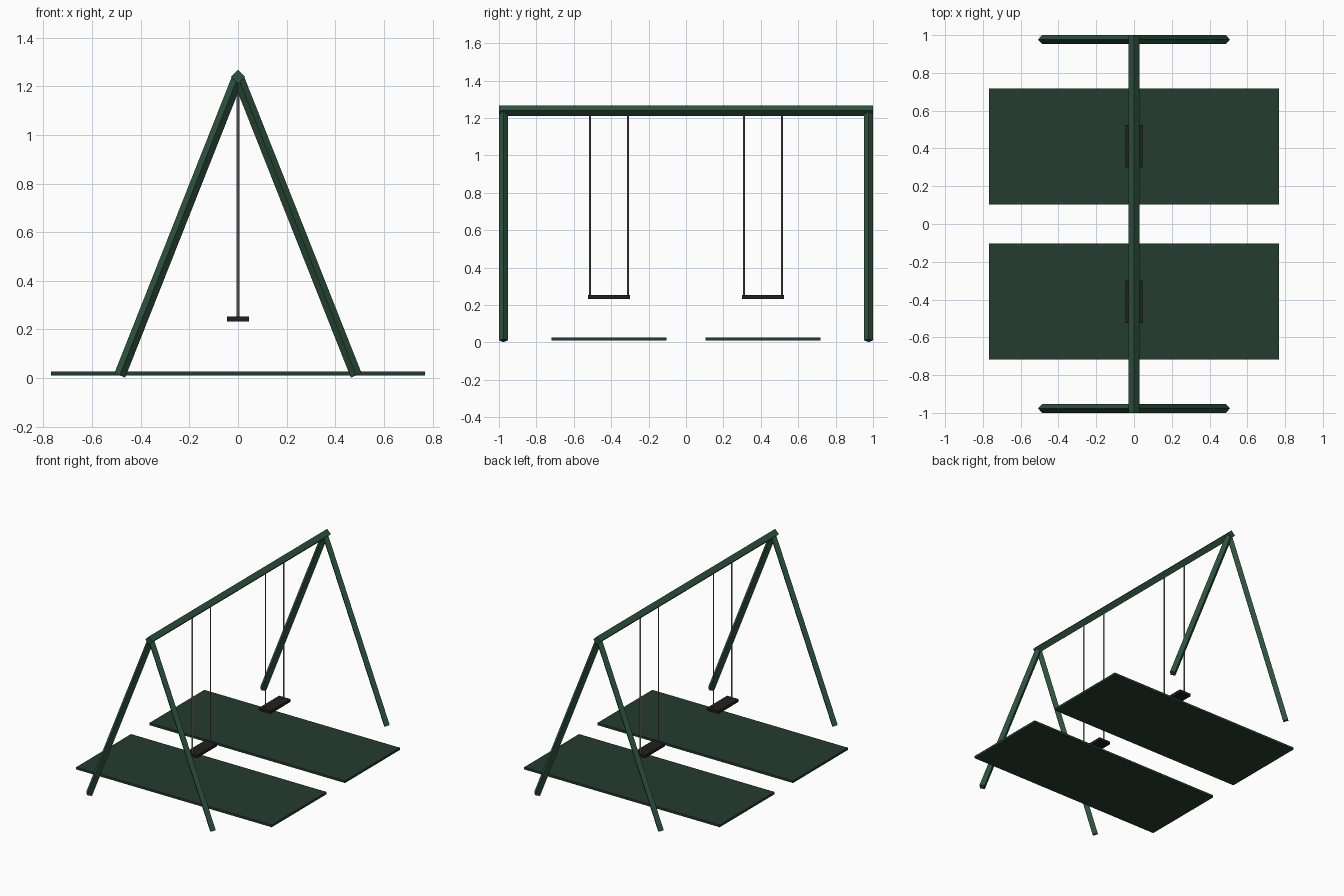
import bpy
import bmesh
from mathutils import Vector

cube = bpy.data.objects.get("Cube")
if cube:
    bpy.data.objects.remove(cube, do_unlink=True)


def make_material(name, rgb):
    mat = bpy.data.materials.new(name)
    mat.use_nodes = True
    color = (*rgb, 1.0)
    mat.diffuse_color = color
    mat.node_tree.nodes["Principled BSDF"].inputs["Base Color"].default_value = color
    return mat


frame_green = make_material("frame green", (0.026, 0.086, 0.047))
mat_green = make_material("mat green", (0.018, 0.046, 0.028))
seat_black = make_material("seat black", (0.014, 0.014, 0.015))
chain_grey = make_material("chain grey", (0.2, 0.2, 0.2))


def finish(name, bm, material):
    bmesh.ops.recalc_face_normals(bm, faces=bm.faces)
    mesh = bpy.data.meshes.new(name)
    bm.to_mesh(mesh)
    bm.free()
    mesh.materials.append(material)
    obj = bpy.data.objects.new(name, mesh)
    bpy.context.collection.objects.link(obj)
    return obj


def bar(name, start, end, radius, side, material):
    """Square bar from start to end, with one corner edge pointing along side."""
    start, end, side = Vector(start), Vector(end), Vector(side)
    other = (end - start).normalized().cross(side)
    bm = bmesh.new()
    corners = [side * radius, other * radius, -side * radius, -other * radius]
    low = [bm.verts.new(start + c) for c in corners]
    high = [bm.verts.new(end + c) for c in corners]
    bm.faces.new(low)
    bm.faces.new(high)
    for i in range(4):
        j = (i + 1) % 4
        bm.faces.new((low[i], low[j], high[j], high[i]))
    return finish(name, bm, material)


def box(name, center, size, material):
    bm = bmesh.new()
    bmesh.ops.create_cube(bm, size=1)
    bmesh.ops.scale(bm, vec=size, verts=bm.verts)
    bmesh.ops.translate(bm, vec=center, verts=bm.verts)
    return finish(name, bm, material)


# Top beam
bar("top_beam", (0, -1, 1.239), (0, 1, 1.239), 0.029, (1, 0, 0), frame_green)

for end, sy in (("front", -1), ("back", 1)):
    # A-frame legs
    for side, sx in (("right", -1), ("left", 1)):
        bar(f"{end}_{side}_leg", (sx * 0.486, sy * 0.976, 0.011),
            (0, sy * 0.976, 1.238), 0.024, (0, 1, 0), frame_green)

    # Ground mat and swing seat
    box(f"{end}_ground_mat", (0, sy * 0.411, 0.019), (1.536, 0.615, 0.016), mat_green)
    box(f"{end}_seat", (0, sy * 0.412, 0.243), (0.09, 0.226, 0.02), seat_black)

    # Hanging chains
    for place, y in (("inner", 0.309), ("outer", 0.514)):
        bar(f"{end}_{place}_chain", (0, sy * y, 0.243), (0, sy * y, 1.235),
            0.0055, (1, 0, 0), chain_grey)
